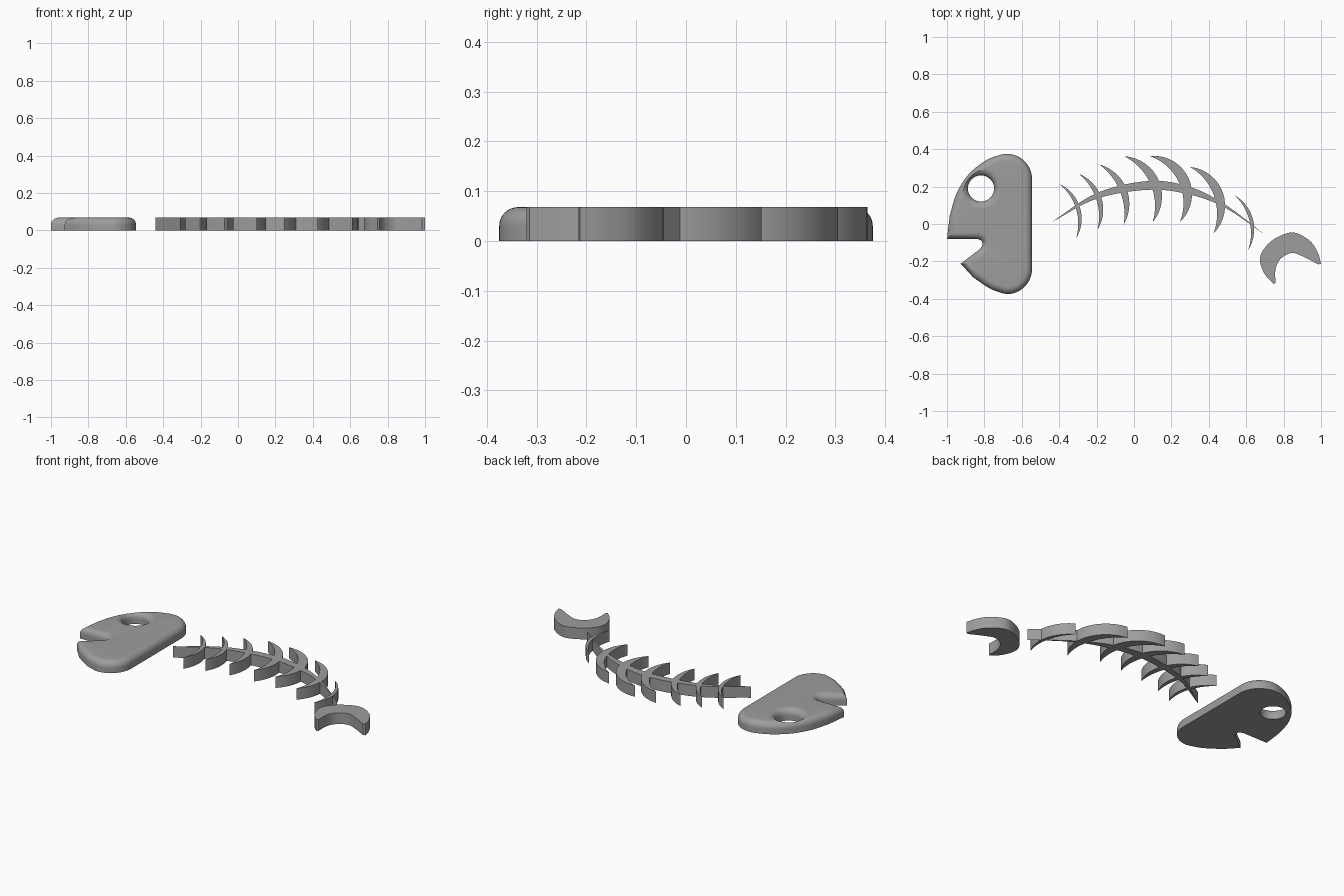
import bpy, bmesh
from math import sin, cos, pi, sqrt
from mathutils import Vector

if "Cube" in bpy.data.objects:
    bpy.data.objects.remove(bpy.data.objects["Cube"])

H = 0.068       # plate thickness
FILLET = 0.038  # rounding of the head's top edge

grey = bpy.data.materials.new("dark_grey")
grey.diffuse_color = (0.34, 0.34, 0.34, 1)
grey.use_nodes = True
grey.node_tree.nodes["Principled BSDF"].inputs["Base Color"].default_value = grey.diffuse_color


def spline(pts, steps=6):
    """Smooth open curve through the points."""
    p = [Vector(q) for q in pts]
    p = [2 * p[0] - p[1]] + p + [2 * p[-1] - p[-2]]
    out = []
    for i in range(1, len(p) - 2):
        a, b, c, d = p[i - 1:i + 3]
        for k in range(steps):
            t = k / steps
            out.append(0.5 * (2 * b + (c - a) * t + (2 * a - 5 * b + 4 * c - d) * t * t
                              + (3 * b - a - 3 * c + d) * t ** 3))
    return out + [p[-2]]


def arc(cx, cy, r, a0, a1, n):
    return [Vector((cx + r * cos(a0 + (a1 - a0) * i / n),
                    cy + r * sin(a0 + (a1 - a0) * i / n))) for i in range(n + 1)]


def bow(a, b, sag, n=20):
    """Circular arc from a to b bulging to the left of a->b by sag."""
    a, b = Vector(a), Vector(b)
    half = (b - a).length / 2
    r = (half * half + sag * sag) / (2 * sag)
    u = (b - a).normalized()
    w = Vector((-u.y, u.x))
    out = []
    for i in range(n + 1):
        x = -half * cos(pi * i / n)
        out.append((a + b) / 2 + u * x + w * (sqrt(max(r * r - x * x, 0)) - (r - sag)))
    return out


def inset(loop, d):
    """Counter-clockwise outline moved inwards by d, with mitred corners."""
    out = []
    for i, p in enumerate(loop):
        e1 = (p - loop[i - 1]).normalized()
        e2 = (loop[(i + 1) % len(loop)] - p).normalized()
        n1, n2 = Vector((-e1.y, e1.x)), Vector((-e2.y, e2.x))
        out.append(p + (n1 + n2) * (d / (1 + n1.dot(n2))))
    return out


def smooth(ob):
    bpy.ops.object.select_all(action='DESELECT')
    ob.select_set(True)
    bpy.context.view_layer.objects.active = ob
    bpy.ops.object.shade_smooth_by_angle(angle=pi / 6)


def plate(name, loop, levels=((0, 0), (0, H))):
    """Closed solid from an outline, stacked at (inset, height) levels."""
    bm = bmesh.new()
    rings = [[bm.verts.new((p.x, p.y, z)) for p in (inset(loop, d) if d else loop)]
             for d, z in levels]
    n = len(loop)
    for lo, hi in zip(rings, rings[1:]):
        for i in range(n):
            j = (i + 1) % n
            bm.faces.new((lo[i], lo[j], hi[j], hi[i]))
    for ring in (rings[0], rings[-1]):
        edges = [bm.edges.get((ring[i], ring[(i + 1) % n])) for i in range(n)]
        bmesh.ops.triangle_fill(bm, use_beauty=True, use_dissolve=False, edges=edges)
    bmesh.ops.recalc_face_normals(bm, faces=bm.faces)
    me = bpy.data.meshes.new(name)
    bm.to_mesh(me)
    bm.free()
    me.materials.append(grey)
    ob = bpy.data.objects.new(name, me)
    bpy.context.collection.objects.link(ob)
    smooth(ob)
    return ob


# Head with mouth notch and rounded top edge
outline = [Vector((-1.0, -0.08))]
outline += spline([(-0.835, -0.08), (-0.814, -0.092), (-0.812, -0.115), (-0.825, -0.135)], 4)
outline += [Vector((-0.927, -0.212))]
outline += spline([(-0.86, -0.285), (-0.77, -0.345), (-0.70, -0.371)])
outline += arc(-0.68, -0.24, 0.135, -pi / 2, 0, 14)
outline += arc(-0.68, 0.24, 0.135, 0, pi / 2, 14)
outline += spline([(-0.71, 0.372), (-0.79, 0.341), (-0.883, 0.267), (-0.948, 0.165), (-0.985, 0.045)])
rounding = [(FILLET * (1 - cos(a)), H - FILLET + FILLET * sin(a))
            for a in (pi / 2 * k / 8 for k in range(9))]
head = plate("head", outline, [(0, 0)] + rounding)

# Eye hole, flared at the top
eye = arc(-0.818, 0.19, 0.07, 0, 2 * pi, 40)[:-1]
flare = [(0, -0.05)] + [(-d, z) for d, z in rounding] + [(-FILLET, H + 0.02)]
cutter = plate("eye_cutter", eye, flare)
cutter.hide_render = True
mod = head.modifiers.new("eye_hole", 'BOOLEAN')
mod.operation = 'DIFFERENCE'
mod.solver = 'EXACT'
mod.object = cutter
bpy.context.view_layer.objects.active = head
bpy.ops.object.modifier_apply(modifier=mod.name)
bpy.data.objects.remove(cutter)
smooth(head)

# Spine, tapering to both ends
upper = spline([(-0.44, 0.01), (-0.2, 0.165), (0.08, 0.23), (0.3, 0.198), (0.49, 0.102), (0.70, -0.057)])
lower = spline([(-0.44, 0.01), (-0.2, 0.135), (0.08, 0.183), (0.3, 0.157), (0.49, 0.085), (0.70, -0.057)])
plate("spine", lower + upper[-2:0:-1])

# Ribs: upper tip, rightmost point, lower tip, thickness
ribs = [
    ((-0.40, 0.215), (-0.28, 0.035), (-0.31, -0.078), 0.022),
    ((-0.295, 0.268), (-0.165, 0.09), (-0.195, -0.03), 0.028),
    ((-0.185, 0.318), (-0.025, 0.12), (-0.055, -0.002), 0.037),
    ((-0.052, 0.362), (0.15, 0.147), (0.10, 0.01), 0.048),
    ((0.085, 0.363), (0.31, 0.147), (0.245, 0.01), 0.056),
    ((0.30, 0.305), (0.487, 0.10), (0.425, -0.05), 0.050),
    ((0.54, 0.152), (0.643, -0.03), (0.61, -0.14), 0.020),
]
for i, (tip, mid, end, t) in enumerate(ribs):
    a, b, c = Vector(tip), Vector(mid), Vector(end)
    ab, ac = b - a, c - a
    area2 = abs(ab.x * ac.y - ab.y * ac.x)
    r = ab.length * ac.length * (c - b).length / (2 * area2)
    sag = r - sqrt(r * r - ac.length_squared / 4)
    outer, inner = bow(a, c, sag), bow(a, c, sag - t)
    plate(f"rib_{i + 1}", inner + outer[-2:0:-1])

# Tail fin
fin_out = spline([(1.0, -0.213), (0.983, -0.155), (0.94, -0.09), (0.85, -0.045), (0.75, -0.08),
                  (0.69, -0.14), (0.674, -0.2), (0.70, -0.27), (0.745, -0.32)])
fin_in = spline([(0.756, -0.314), (0.757, -0.24), (0.785, -0.185), (0.845, -0.155),
                 (0.91, -0.177), (0.985, -0.216)])
plate("tail_fin", fin_out + fin_in)
